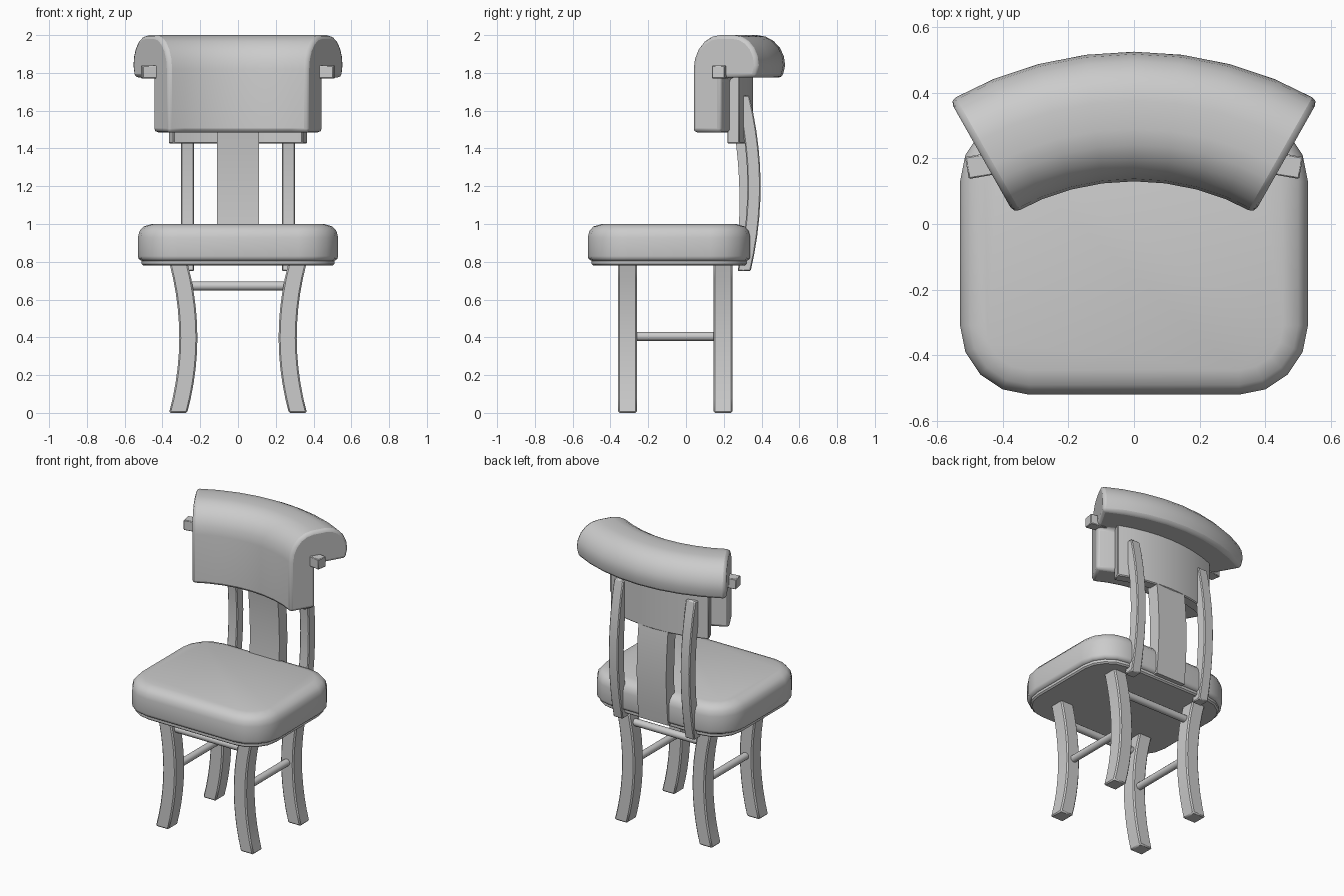
import bpy, bmesh, math
from mathutils import Vector

if "Cube" in bpy.data.objects:
    bpy.data.objects.remove(bpy.data.objects["Cube"])


def loft(name, rings, bevel=0.0, segs=2, angle=35):
    """Skin a list of equal-length point rings and cap both ends."""
    bm = bmesh.new()
    vs = [[bm.verts.new(p) for p in r] for r in rings]
    n = len(rings[0])
    for a, b in zip(vs, vs[1:]):
        for i in range(n):
            j = (i + 1) % n
            bm.faces.new((a[i], a[j], b[j], b[i]))
    bm.faces.new(vs[0][::-1])
    bm.faces.new(vs[-1])
    bmesh.ops.recalc_face_normals(bm, faces=bm.faces)
    me = bpy.data.meshes.new(name)
    bm.to_mesh(me)
    bm.free()
    ob = bpy.data.objects.new(name, me)
    bpy.context.collection.objects.link(ob)
    if bevel:
        m = ob.modifiers.new("bevel", 'BEVEL')
        m.width, m.segments = bevel, segs
        m.limit_method, m.angle_limit = 'ANGLE', math.radians(40)
    bpy.ops.object.select_all(action='DESELECT')
    ob.select_set(True)
    bpy.context.view_layer.objects.active = ob
    bpy.ops.object.shade_smooth_by_angle(angle=math.radians(angle))
    return ob


def rounded_rect(inset, z, hx=0.53, hy=0.43, cy=-0.09, r=0.21, n=4):
    pts = []
    for q, (sx, sy) in enumerate(((1, 1), (-1, 1), (-1, -1), (1, -1))):
        for k in range(n + 1):
            a = math.pi / 2 * (q + k / n)
            pts.append((sx * (hx - r) + (r - inset) * math.cos(a),
                        cy + sy * (hy - r) + (r - inset) * math.sin(a), z))
    return pts


def rect(cx, cy, wx, wy, z):
    return [(cx + sx * wx / 2, cy + sy * wy / 2, z)
            for sx, sy in ((1, 1), (-1, 1), (-1, -1), (1, -1))]


def arc_sweep(name, profile, half_angle, steps, **kw):
    """Sweep a (radius, z) profile around the centre of the back's curve."""
    rings = []
    for k in range(steps + 1):
        a = math.radians(half_angle) * (2 * k / steps - 1)
        rings.append([(r * math.sin(a), -0.615 + r * math.cos(a), z) for r, z in profile])
    return loft(name, rings, **kw)


def rod(name, p, q, r=0.024, n=12):
    p, q = Vector(p), Vector(q)
    d = (q - p).normalized()
    u = d.cross(Vector((0, 0, 1))).normalized()
    w = d.cross(u)
    ring = [u * r * math.cos(2 * math.pi * k / n) + w * r * math.sin(2 * math.pi * k / n)
            for k in range(n)]
    return loft(name, [[p + v for v in ring], [q + v for v in ring]])


def levels(a, b, n):
    return [a + (b - a) * k / n for k in range(n + 1)]


# Seat cushion and the thin board under it
loft("seat_cushion", [rounded_rect(i, z) for i, z in
     ((0.02, 0.805), (0.004, 0.815), (0, 0.83), (0, 0.93), (0.008, 0.962),
      (0.03, 0.987), (0.075, 1.0))], angle=50)
loft("seat_board", [rounded_rect(i, z) for i, z in ((0.03, 0.78), (0.02, 0.788), (0.02, 0.81))])

# Backrest cushion: front slab folded over into a rear roll
fold = [(0.745, 1.485), (0.745, 1.82)]
fold += [(0.905 - 0.16 * math.cos(a), 1.82 + 0.18 * math.sin(a))
         for a in [math.pi / 2 * k / 5 for k in range(1, 6)]]
fold += [(0.99 + 0.15 * math.sin(a), 1.84 + 0.16 * math.cos(a))
         for a in [math.pi / 2 * k / 5 for k in range(6)]]
fold += [(1.125, 1.775), (0.915, 1.775), (0.915, 1.485)]
arc_sweep("backrest_cushion", fold, 29.5, 8, bevel=0.02, angle=40)

# Upper back panel and the curved central splat below it
arc_sweep("back_panel", [(0.9, 1.425), (0.9, 1.8), (0.97, 1.8), (0.97, 1.425)],
          22.3, 8, bevel=0.006, segs=1)
loft("back_splat", [rect(0, 0.326 - 0.2 * (z - 1.12) ** 2, 0.22, 0.085, z)
                    for z in levels(0.8, 1.5, 8)])

for s, side in ((-1, "left"), (1, "right")):
    # Peg that shows in the fold at each end of the backrest
    t = math.radians(10)
    d, u = Vector((s * math.cos(t), -math.sin(t), 0)), Vector((s * math.sin(t), math.cos(t), 0))
    c, w = Vector((s * 0.45, 0.181, 1.805)), Vector((0, 0, 0.034))
    loft(side + "_peg", [[c + d * e + u * 0.034 * a + w * b
                          for a, b in ((1, 1), (-1, 1), (-1, -1), (1, -1))]
                         for e in (-0.06, 0.06)], bevel=0.004, segs=1)

    # Bowed upright behind the seat
    loft(side + "_back_upright",
         [rect(s * 0.268, 0.36 - 0.26 * (z - 1.2) ** 2, 0.07, 0.07, z)
          for z in levels(0.75, 1.68, 10)], bevel=0.006, segs=1)

    # Legs bowed inwards
    for y, place in ((-0.31, "front"), (0.195, "back")):
        loft(f"{side}_{place}_leg",
             [rect(s * (0.263 + 0.054 * ((z - 0.4) / 0.4) ** 2), y, 0.096, 0.1, z)
              for z in levels(0, 0.79, 10)], bevel=0.008, segs=1)

    # Side stretcher
    rod(side + "_stretcher", (s * 0.262, -0.3, 0.405), (s * 0.262, 0.19, 0.405))

# Cross stretchers between the leg tops
for y, place in ((-0.31, "front"), (0.195, "back")):
    rod(place + "_stretcher", (-0.27, y, 0.672), (0.27, y, 0.672))
